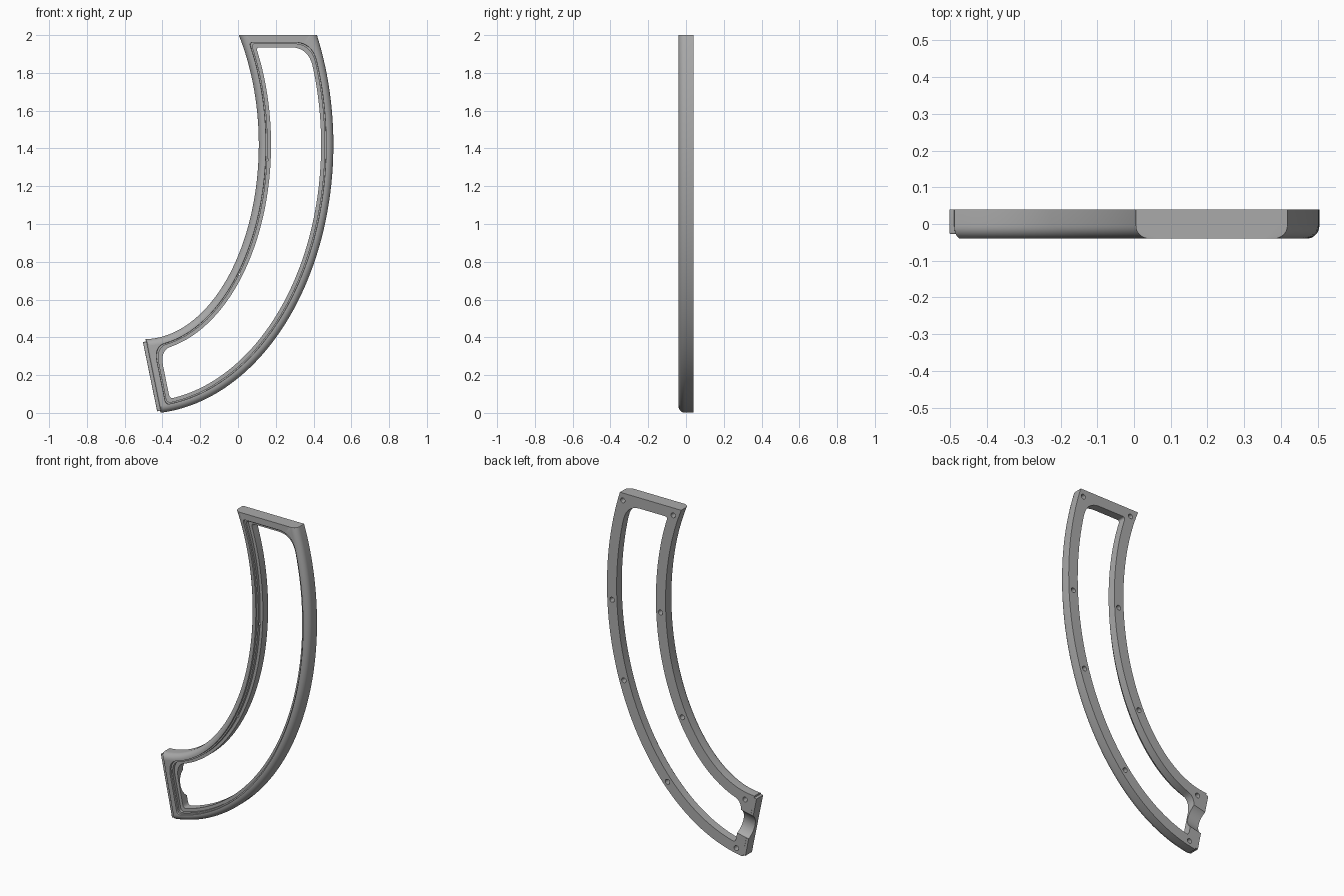
import bpy, bmesh, math
from mathutils import Vector, Matrix

cube = bpy.data.objects.get("Cube")
if cube:
    bpy.data.objects.remove(cube, do_unlink=True)

grey = bpy.data.materials.new("satin grey")
grey.use_nodes = True
COLOUR = (0.4, 0.4, 0.4, 1)
grey.diffuse_color = COLOUR
grey.node_tree.nodes["Principled BSDF"].inputs["Base Color"].default_value = COLOUR

# Layout: two concentric elliptical edges, a flat top and a slanted lower end
CENTRE = Vector((-0.5, 1.42))
TOP, BACK, FRONT = 2.0, 0.04, -0.04
END_A, END_B = Vector((-0.49, 0.39)), Vector((-0.41, 0.0))
ALONG = (END_B - END_A).normalized()
OUTWARD = Vector((ALONG.y, -ALONG.x))
if OUTWARD.x > 0:
    OUTWARD = -OUTWARD


def on_edge(right, d, t):
    """Point at angle t on the right or left edge, inset by d."""
    a, b = (1.005 - d, 1.425 - d) if right else (0.61 + d, 1.03 + d)
    return CENTRE + Vector((a * math.cos(t), b * math.sin(t)))


def angle_at_height(right, d, z):
    b = 1.425 - d if right else 1.03 + d
    return math.asin((z - CENTRE.y) / b)


def angle_at_end(right, d, inset):
    lo, hi = -math.pi / 2 - 0.6, -0.6
    for _ in range(40):
        mid = (lo + hi) / 2
        if (on_edge(right, d, mid) - END_A).dot(OUTWARD) > -inset:
            lo = mid
        else:
            hi = mid
    return lo


def outline(d, top_in, end_in, radii):
    """Closed loop with rounded corners: end-left, top-left, top-right, end-right."""
    spans = [(angle_at_end(r, d, end_in), angle_at_height(r, d, TOP - top_in))
             for r in (False, True)]
    (l0, l1), (r0, r1) = spans
    corners = [on_edge(False, d, l0), on_edge(False, d, l1),
               on_edge(True, d, r1), on_edge(True, d, r0)]
    sides = [lambda s: on_edge(False, d, l0 + (l1 - l0) * s),
             lambda s: corners[1].lerp(corners[2], s),
             lambda s: on_edge(True, d, r1 + (r0 - r1) * s),
             lambda s: corners[3].lerp(corners[0], s)]
    lengths = []
    for f in sides:
        pts = [f(i / 40) for i in range(41)]
        lengths.append(sum((q - p).length for p, q in zip(pts, pts[1:])))
    loop = []
    for i, f in enumerate(sides):
        j = (i + 1) % 4
        s0, s1 = radii[i] / lengths[i], 1 - radii[j] / lengths[i]
        n = 10 if i % 2 else 60
        loop += [f(s0 + (s1 - s0) * k / n) for k in range(n + 1)]
        # Rounded corner between this side and the next
        a, c, b = loop[-1], corners[j], sides[j](radii[j] / lengths[j])
        for k in range(1, 8):
            t = k / 8
            loop.append(a * (1 - t) ** 2 + c * 2 * t * (1 - t) + b * t * t)
    return loop


def finish(name, bm):
    bmesh.ops.recalc_face_normals(bm, faces=bm.faces)
    mesh = bpy.data.meshes.new(name)
    bm.to_mesh(mesh)
    bm.free()
    mesh.materials.append(grey)
    obj = bpy.data.objects.new(name, mesh)
    bpy.context.collection.objects.link(obj)
    return obj


# Frame section: outer wall, rounded front edge, stepped window recess
SHARP = [0.002] * 4
HOLE = [0.09, 0.02, 0.09, 0.025]
R = 0.035
rings = [(outline(0, 0, 0, SHARP), BACK)]
for k in range(9):
    a = k / 8 * math.pi / 2
    d = R * (1 - math.cos(a))
    rings.append((outline(d, 0, d * 0.3, SHARP), FRONT + R * (1 - math.sin(a))))
for d, y in ((0.038, FRONT), (0.039, -0.028), (0.047, -0.028),
             (0.047, -0.01), (0.065, -0.01), (0.065, BACK)):
    rings.append((outline(d, d, d - 0.002, HOLE), y))

bm = bmesh.new()
loops = [[bm.verts.new((p.x, y, p.y)) for p in pts] for pts, y in rings]
for i, ring in enumerate(loops):
    nxt = loops[(i + 1) % len(loops)]
    for k in range(len(ring)):
        m = (k + 1) % len(ring)
        bm.faces.new((ring[k], ring[m], nxt[m], nxt[k]))
frame = finish("curved_frame", bm)

# Thin tongue along the slanted end
bm = bmesh.new()
a, b = END_A + ALONG * 0.012, END_B - ALONG * 0.012
foot = [a - OUTWARD * 0.01, a + OUTWARD * 0.016, b + OUTWARD * 0.016, b - OUTWARD * 0.01]
face = bm.faces.new([bm.verts.new((p.x, BACK - 0.0005, p.y)) for p in foot])
new = bmesh.ops.extrude_face_region(bm, geom=[face])["geom"]
bmesh.ops.translate(bm, vec=(0, -0.067, 0),
                    verts=[v for v in new if isinstance(v, bmesh.types.BMVert)])
edges = [e for e in bm.edges if all(v.co.y < 0 for v in e.verts)]
bmesh.ops.bevel(bm, geom=edges, offset=0.005, segments=3, affect='EDGES', profile=0.5)
tongue = finish("end_tongue", bm)


# Screw holes drilled from the back
def drill(bm, p, depth):
    mat = Matrix.Translation((p.x, BACK + 0.02 - (depth + 0.02) / 2, p.y))
    bmesh.ops.create_cone(bm, cap_ends=True, segments=20, radius1=0.015, radius2=0.015,
                          depth=depth + 0.02,
                          matrix=mat @ Matrix.Rotation(math.pi / 2, 4, 'X'))


bm = bmesh.new()
for z in (1.955, 1.33, 0.86, 0.32, 0.04):
    drill(bm, on_edge(True, 0.032, angle_at_height(True, 0.032, z)), 0.04)
for z in (1.955, 1.34, 0.74):
    drill(bm, on_edge(False, 0.036, angle_at_height(False, 0.036, z)), 0.06)
drill(bm, END_A + ALONG * 0.05 - OUTWARD * 0.055, 0.04)
screw_cutter = finish("screw_hole_cutter", bm)

# Rounded passage across the back of the end bar
bm = bmesh.new()
mid = (END_A + END_B) / 2 - OUTWARD * 0.03
axis = Vector((OUTWARD.x, 0, OUTWARD.y))
bmesh.ops.create_cone(bm, cap_ends=True, segments=64, radius1=0.09, radius2=0.09, depth=0.18,
                      matrix=Matrix.Translation((mid.x, BACK + 0.05, mid.y))
                      @ axis.to_track_quat('Z', 'Y').to_matrix().to_4x4())
passage_cutter = finish("passage_cutter", bm)

for part, cutters in ((frame, (screw_cutter, passage_cutter)), (tongue, (passage_cutter,))):
    bpy.ops.object.select_all(action='DESELECT')
    part.select_set(True)
    bpy.context.view_layer.objects.active = part
    for cutter in cutters:
        mod = part.modifiers.new("cut", 'BOOLEAN')
        mod.operation, mod.solver, mod.object = 'DIFFERENCE', 'EXACT', cutter
        bpy.ops.object.modifier_apply(modifier=mod.name)
    bpy.ops.object.shade_smooth_by_angle(angle=math.radians(30))

for cutter in (screw_cutter, passage_cutter):
    bpy.data.objects.remove(cutter, do_unlink=True)
